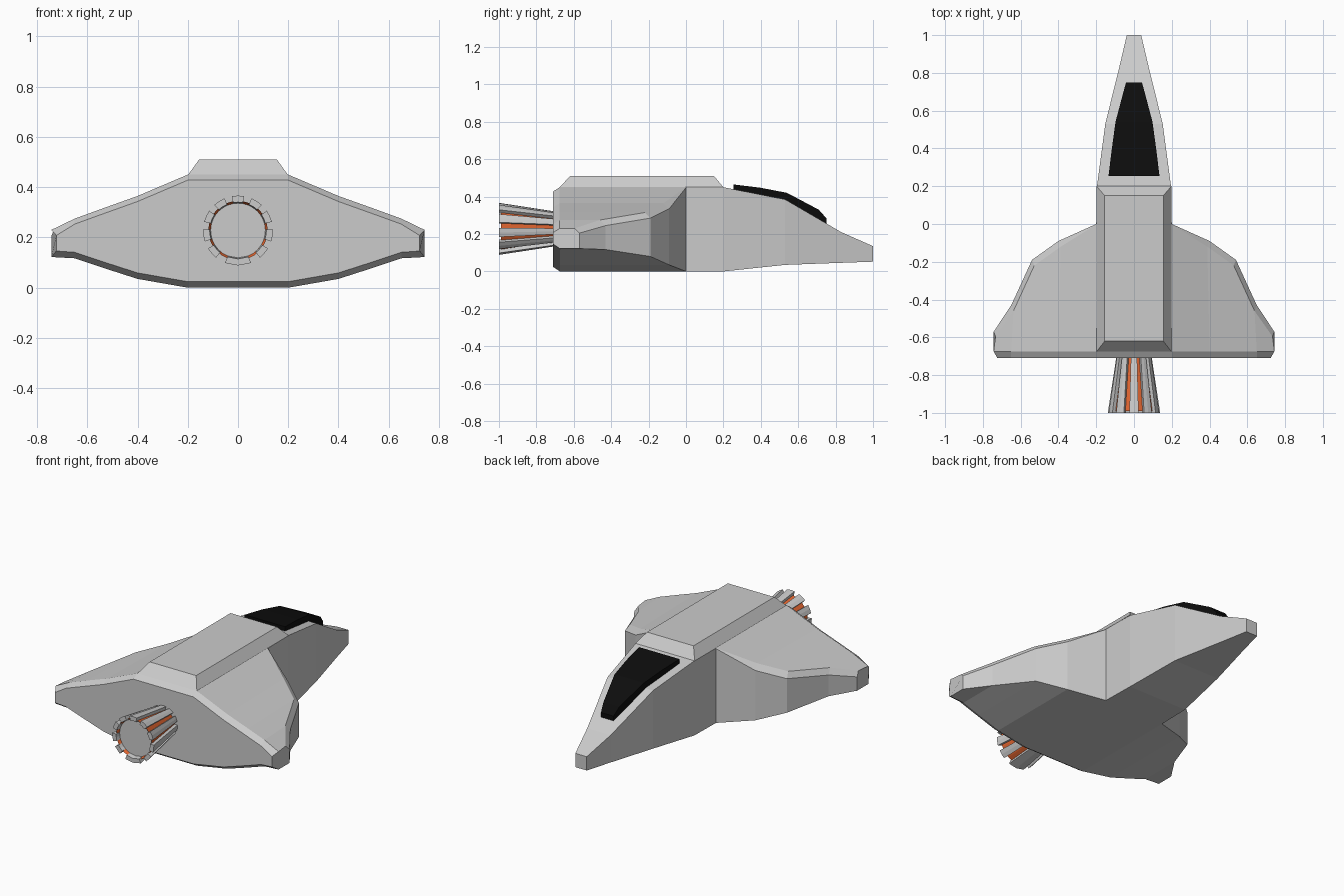
import bpy, bmesh, math

if "Cube" in bpy.data.objects:
    bpy.data.objects.remove(bpy.data.objects["Cube"])


def finish(name, bm, color=None):
    bmesh.ops.recalc_face_normals(bm, faces=bm.faces)
    me = bpy.data.meshes.new(name)
    bm.to_mesh(me)
    bm.free()
    ob = bpy.data.objects.new(name, me)
    bpy.context.collection.objects.link(ob)
    if color:
        mat = bpy.data.materials.new(name + "_colour")
        mat.diffuse_color = (*color, 1)
        mat.use_nodes = True
        mat.node_tree.nodes["Principled BSDF"].inputs["Base Color"].default_value = mat.diffuse_color
        me.materials.append(mat)
    return ob


def loft(bm, rings, start=True, end=True):
    """Skin a row of equal-length point rings and cap the ends."""
    vs = [[bm.verts.new(p) for p in r] for r in rings]
    n = len(vs[0])
    for a, b in zip(vs, vs[1:]):
        for i in range(n):
            j = (i + 1) % n
            bm.faces.new((a[i], a[j], b[j], b[i]))
    if start:
        bm.faces.new(vs[0])
    if end:
        bm.faces.new(vs[-1])


# Delta wing hull: chord sections (x, leading edge y, top z, bottom z, bevel)
sections = [(0.20, 0.0, 0.45, 0.0, 0.002), (0.40, -0.09, 0.365, 0.035, 0.03),
            (0.54, -0.19, 0.315, 0.08, 0.03), (0.65, -0.43, 0.275, 0.117, 0.03),
            (0.743, -0.57, 0.23, 0.122, 0.025)]


def chord(s, side):
    x, le, zt, zb, bev = s
    xr = x - 0.02 if x > 0.7 else x          # tip chamfer at the tail
    return [(side * px, y, z) for px, y, z in (
        (x, le, zb), (x, le, zt - bev), (x - bev * 0.4, le - bev, zt),
        (x, -0.675, zt), (xr, -0.71, zt - 0.022),
        (xr, -0.71, zb + 0.024), (x, -0.675, zb))]


bm = bmesh.new()
loft(bm, [chord(s, -1) for s in reversed(sections)] + [chord(s, 1) for s in sections])
# open the hull where the nose joins it
hidden = [f for f in bm.faces if all(abs(v.co.y) < 0.001 for v in f.verts)]
bmesh.ops.delete(bm, geom=hidden, context='FACES')
finish("wing_hull", bm)

# Nose: boxy sections (y, half width, bottom z, top z)
nose = [(0.0, 0.20, 0.0, 0.45), (0.2, 0.196, 0.0, 0.45), (0.53, 0.152, 0.035, 0.385),
        (0.83, 0.078, 0.046, 0.21), (1.0, 0.038, 0.052, 0.135)]
bm = bmesh.new()
loft(bm, [[(-w, y, b), (w, y, b), (w, y, t), (-w, y, t)] for y, w, b, t in nose], start=False)
finish("nose", bm)

# Raised spine with sloped sides and ends
bm = bmesh.new()
loft(bm, [[(-w, y0, z), (w, y0, z), (w, y1, z), (-w, y1, z)]
          for w, y0, y1, z in ((0.198, -0.675, 0.2, 0.45), (0.155, -0.62, 0.15, 0.51))],
     start=False)
finish("spine", bm)

# Black canopy plate following the nose top
canopy = [(0.255, 0.135, 0.43, 0.465), (0.40, 0.117, 0.40, 0.447),
          (0.54, 0.098, 0.37, 0.42), (0.71, 0.053, 0.265, 0.33), (0.75, 0.042, 0.245, 0.285)]
bm = bmesh.new()
loft(bm, [[(-w, y, b), (w, y, b), (w, y, t), (-w, y, t)] for y, w, b, t in canopy])
finish("canopy", bm, (0.004, 0.004, 0.004))

# Engine, tapering towards the hull
CZ = 0.2275


def polar(r, a, y):
    return (r * math.cos(a), y, CZ + r * math.sin(a))


def circle(r, y, n=32):
    return [polar(r, 2 * math.pi * i / n, y) for i in range(n)]


bm = bmesh.new()
loft(bm, [circle(0.072, -0.70), circle(0.118, -0.99), circle(0.108, -0.97)],
     start=False, end=False)
finish("engine_core", bm, (0.75, 0.13, 0.03))

bm = bmesh.new()
bm.faces.new([bm.verts.new(p) for p in circle(0.109, -0.972)])
bmesh.ops.recalc_face_normals(bm, faces=bm.faces)
if list(bm.faces)[0].normal.y > 0:
    bmesh.ops.reverse_faces(bm, faces=bm.faces)
finish("engine_disc", bm)

# Ribs around the core; the lowest one is double width
step = 2 * math.pi / 11
ribs = [(math.pi / 2 + k * step, 0.175) for k in range(-4, 5)] + [(-math.pi / 2, 0.38)]
bm = bmesh.new()
for a, h in ribs:
    rings = []
    for y, r0, r1 in ((-0.70, 0.068, 0.093), (-1.0, 0.113, 0.139)):
        arc = [a + h * t for t in (-1, 0, 1)]
        rings.append([polar(r1, t, y) for t in arc] + [polar(r0, t, y) for t in reversed(arc)])
    loft(bm, rings)
finish("engine_ribs", bm)
